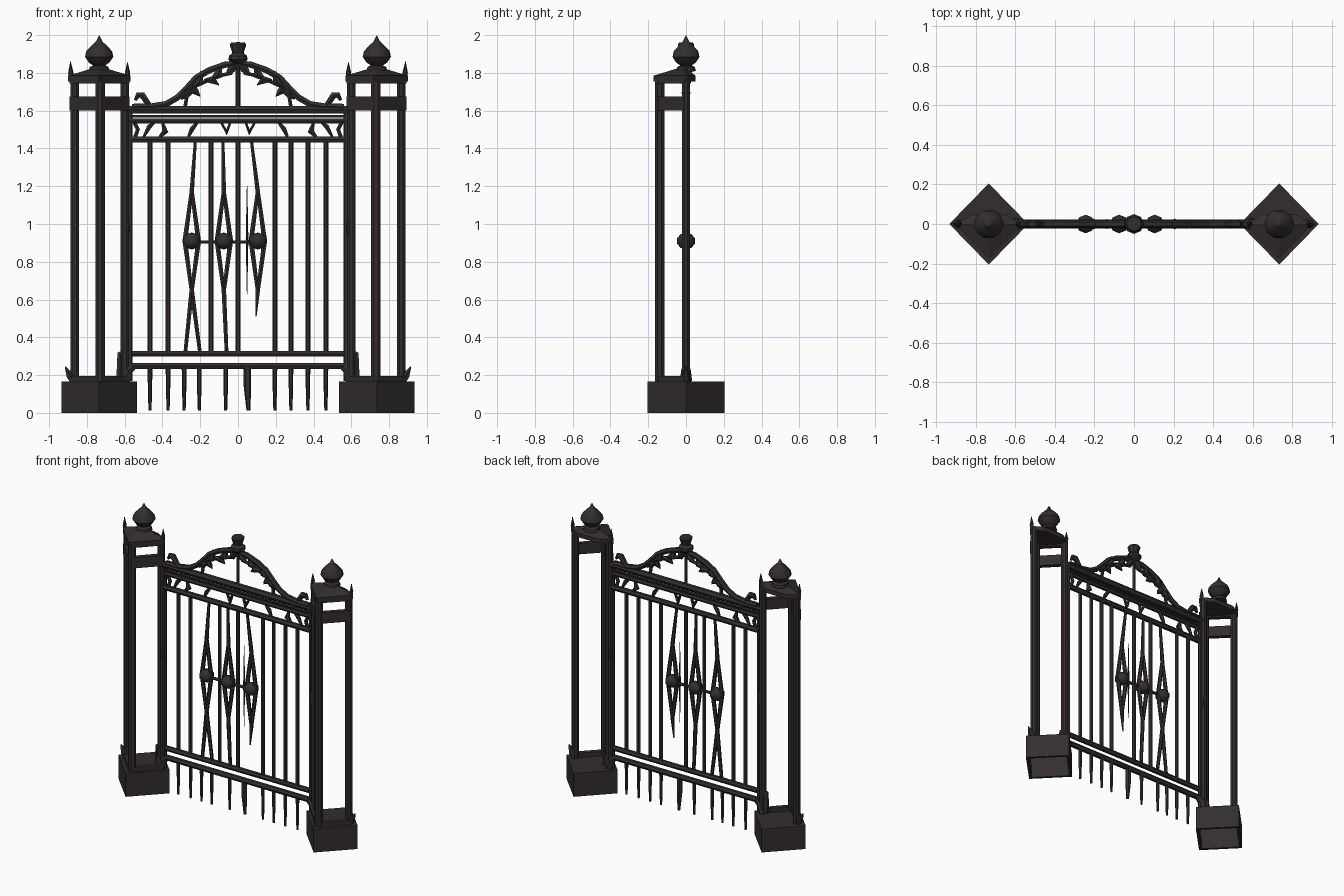
import bpy, bmesh, math
from mathutils import Matrix

if "Cube" in bpy.data.objects:
    bpy.data.objects.remove(bpy.data.objects["Cube"])

iron = bpy.data.materials.new("dark_iron")
iron.use_nodes = True
COLOR = (0.034, 0.027, 0.027, 1)
iron.diffuse_color = COLOR
bsdf = iron.node_tree.nodes["Principled BSDF"]
bsdf.inputs["Base Color"].default_value = COLOR
bsdf.inputs["Roughness"].default_value = 0.8


def add(name, mesh, smooth=False):
    obj = bpy.data.objects.new(name, mesh)
    bpy.context.collection.objects.link(obj)
    mesh.materials.clear()
    mesh.materials.append(iron)
    for p in mesh.polygons:
        p.use_smooth = smooth
    if smooth:
        mesh.set_sharp_from_angle(angle=math.radians(40))
    return obj


def from_bm(name, bm, smooth=False):
    bmesh.ops.recalc_face_normals(bm, faces=bm.faces)
    mesh = bpy.data.meshes.new(name)
    bm.to_mesh(mesh)
    bm.free()
    return add(name, mesh, smooth)


def tubes(name, paths, r, y=0.0):
    """Round bars along paths of (x, z) or (x, z, radius factor)."""
    cu = bpy.data.curves.new(name, "CURVE")
    cu.dimensions = "3D"
    cu.bevel_depth = r
    cu.bevel_resolution = 1
    cu.use_fill_caps = True
    for path in paths:
        sp = cu.splines.new("POLY")
        sp.points.add(len(path) - 1)
        for pt, q in zip(sp.points, path):
            pt.co = (q[0], y, q[1], 1)
            pt.radius = q[2] if len(q) > 2 else 1
    tmp = bpy.data.objects.new(name + "_curve", cu)
    bpy.context.collection.objects.link(tmp)
    dg = bpy.context.evaluated_depsgraph_get()
    mesh = bpy.data.meshes.new_from_object(tmp.evaluated_get(dg))
    bpy.data.objects.remove(tmp)
    return add(name, mesh, True)


def both(paths):
    return paths + [[(-q[0],) + tuple(q[1:]) for q in p] for p in paths]


def prism(name, outline, z0, z1, peak=None, open_bottom=False):
    """Upright prism, with an optional peaked top."""
    bm = bmesh.new()
    lo = [bm.verts.new((x, y, z0)) for x, y in outline]
    hi = [bm.verts.new((x, y, z1)) for x, y in outline]
    n = len(outline)
    for i in range(n):
        j = (i + 1) % n
        bm.faces.new((lo[i], lo[j], hi[j], hi[i]))
    if peak:
        top = bm.verts.new(peak)
        for i in range(n):
            bm.faces.new((hi[i], hi[(i + 1) % n], top))
    else:
        bm.faces.new(hi)
    if not open_bottom:
        bm.faces.new(lo[::-1])
    return from_bm(name, bm)


def beam(name, a, b, z0, z1, t):
    """Upright slab between two plan points."""
    dx, dy = b[0] - a[0], b[1] - a[1]
    k = t / math.hypot(dx, dy)
    nx, ny = -dy * k, dx * k
    prism(name, [(a[0] - nx, a[1] - ny), (b[0] - nx, b[1] - ny),
                 (b[0] + nx, b[1] + ny), (a[0] + nx, a[1] + ny)], z0, z1)


def lathe(name, profile, cx, sides=10):
    bm = bmesh.new()
    vs = [bm.verts.new((r, 0, z)) for r, z in profile]
    es = [bm.edges.new(e) for e in zip(vs, vs[1:])]
    bmesh.ops.spin(bm, geom=vs + es, axis=(0, 0, 1), cent=(0, 0, 0),
                   steps=sides, angle=2 * math.pi)
    bmesh.ops.remove_doubles(bm, verts=bm.verts, dist=0.0005)
    bmesh.ops.translate(bm, verts=bm.verts, vec=(cx, 0, 0))
    return from_bm(name, bm, True)


# Pillars: hollow diamond base, three legs, two front bands, cap and finial
ONION = [(0, 1.8), (0.055, 1.81), (0.05, 1.83), (0.032, 1.84), (0.055, 1.855), (0.075, 1.885),
         (0.068, 1.915), (0.04, 1.945), (0.018, 1.965), (0, 2.0)]
for side, s in (("right", -1), ("left", 1)):
    c = 0.735 * s
    base = prism(side + "_base", [(c - .2, 0), (c, -.205), (c + .2, 0), (c, .205)],
                 0, 0.165, open_bottom=True)
    wall = base.modifiers.new("wall", "SOLIDIFY")
    wall.thickness = 0.025
    outer, front, inner = (s * 0.865, 0), (s * 0.73, -0.14), (s * 0.6, 0)
    for leg, (x, y) in (("outer", outer), ("front", front), ("inner", inner)):
        r = 0.026 if leg == "front" else 0.023
        outline = [(x + r * math.cos(a * math.pi / 4 + math.pi / 8) * 1.05,
                    y + r * math.sin(a * math.pi / 4 + math.pi / 8) * 1.05) for a in range(8)]
        prism(f"{side}_{leg}_leg", outline, 0.16, 1.77)
    for tag, corner in (("outer", outer), ("inner", inner)):
        a = (corner[0] + (0.015 if corner[0] > c else -0.015), 0.0)
        b = (front[0], front[1] - 0.012)
        beam(f"{side}_{tag}_band", a, b, 1.6, 1.675, 0.016)
        beam(f"{side}_{tag}_top_band", a, b, 1.745, 1.785, 0.016)
        beam(f"{side}_{tag}_foot_band", a, b, 0.16, 0.195, 0.016)
    prism(side + "_cap", [(c - .165, 0), (c, -.172), (c + .165, 0), (c + .08, .05), (c - .08, .05)],
          1.755, 1.785, peak=(c, -0.01, 1.835))
    lathe(side + "_finial", ONION, c)
    tubes(side + "_corner_spikes", [
        [(s * .885, 1.76, .6), (s * .885, 1.8, 1.1), (s * .887, 1.86, .1)],
        [(s * .585, 1.76, .6), (s * .585, 1.8, 1.1), (s * .585, 1.855, .1)]], 0.013)
    tubes(side + "_base_leaf", [
        [(s * .87, .16, 1.2), (s * .89, .2, 1.6), (s * .915, .245, .2)]], 0.014)
    # Gate stile, hinge and foot bracket
    tubes(side + "_stile", [[(s * .572, .17), (s * .572, 1.62)]], 0.014)
    tubes(side + "_hinge", [[(s * .59, .93, .7), (s * .59, .96, 1.4), (s * .59, 1.0, 1.4),
                             (s * .59, 1.03, .7)]], 0.016)
    tubes(side + "_bracket", [
        [(s * .545, .25, .8), (s * .58, .225, 1.3), (s * .6, .17, 1.6)],
        [(s * .58, .33, .8), (s * .625, .31, .9), (s * .625, .18, 1.1)]], 0.02)

# Horizontal rails
for name, z, r, w in (("bottom_rail", .248, .019, .56), ("lower_rail", .313, .018, .56),
                      ("upper_rail", 1.447, .019, .57), ("middle_rail", 1.545, .015, .58),
                      ("top_rail", 1.605, .022, .59), ("thin_top_rail", 1.57, .008, .58)):
    tubes(name, [[(-w, z), (w, z)]], r)

# Upright bars and the spikes under the gate
bars = [-.466, -.37, -.143, 0, .195, .28, .37, .465]
tubes("upright_bars", [[(x, .31), (x, 1.45)] for x in bars], 0.0135)
spikes = [-.466, -.37, -.285, -.205, -.065, .195, .28, .37, .465]
tubes("bottom_spikes", [[(x, .25, 1.1), (x, .1, .9), (x, .012, .65)] for x in spikes], 0.012)
tubes("centre_spike", [[(.05, .25, 1), (.05, .14, 1), (.055, .012, .5)]], 0.02)


# Open diamond ornaments with a knob in the middle
def ornament(name, x, top_x, tails):
    rods = [[(top_x, 1.45, .7), (x, 1.17, 1.1)]]
    rods += [[(x, 1.18, .9), (x + d, .91, 1.2), (x, .64, .9)] for d in (-.036, .036)]
    rods += [[(x, .65, 1.1), t] for t in tails]
    tubes(name, rods, 0.0125)
    lathe(name + "_knob", [(0, .865), (.03, .875), (.047, .895), (.047, .925),
                           (.03, .945), (0, .955)], x, 8)


ornament("right_ornament", -.245, -.225, [(-.2, .31, .9), (-.28, .31, .9)])
ornament("middle_ornament", -.075, -.08, [(-.06, .31, .9)])
ornament("left_ornament", .105, .07, [(.095, .51, .3)])
tubes("ornament_link", [[(-.29, .905), (.14, .905)]], 0.01)
tubes("thin_needle", [[(.048, 1.2, .2), (.048, .92, 1), (.048, .63, .2)]], 0.007)

# Small scrolls between the upper rails
scrolls = [[(-.545, 1.46), (-.53, 1.5), (-.55, 1.54)],
           [(-.4, 1.54, .6), (-.385, 1.49, 1.6), (-.42, 1.455, .6)],
           [(-.265, 1.455, .6), (-.245, 1.5, 1.2), (-.215, 1.54, .8)],
           [(-.09, 1.54, .6), (-.06, 1.485, 1.6), (-.04, 1.54, .6)],
           [(-.5, 1.46, .6), (-.47, 1.515, 1.2), (-.44, 1.54, .6)]]
tubes("rail_scrolls", both(scrolls), 0.012)

# Crest: arch, end curls, vine and leaves
arch = [(-.56, 1.62), (-.46, 1.622), (-.38, 1.635), (-.32, 1.67), (-.27, 1.72), (-.22, 1.775),
        (-.15, 1.815), (-.07, 1.843), (0, 1.85)]
tubes("crest_arch", [arch + [(-x, z) for x, z in arch[-2::-1]]], 0.019)
tubes("crest_end_curls", both([[(-.46, 1.62, .8), (-.485, 1.65, 1.1), (-.505, 1.68, 1.3),
                                (-.53, 1.682, 1.1), (-.545, 1.655, .5)]]), 0.016)
tubes("crest_vine", both([[(-.28, 1.62), (-.27, 1.68), (-.24, 1.725), (-.17, 1.755),
                           (-.1, 1.785), (-.03, 1.8)]]), 0.011)
leaves = [[(-.3, 1.66, .2), (-.265, 1.695, 1.2), (-.225, 1.71, .2)],
          [(-.245, 1.72, .4), (-.205, 1.75, 1.3), (-.19, 1.81, .4)],
          [(-.18, 1.76, .4), (-.135, 1.765, 1.2), (-.1, 1.735, .1)],
          [(-.14, 1.765, .4), (-.105, 1.79, 1.3), (-.09, 1.84, .4)],
          [(-.235, 1.735, .4), (-.225, 1.7, 1), (-.2, 1.675, .1)],
          [(-.06, 1.79, .4), (-.035, 1.82, 1.2), (-.01, 1.85, .6)]]
tubes("crest_leaves", both(leaves), 0.021)
tubes("crest_post", [[(0, 1.6), (0, 1.86)]], 0.012)
lathe("crest_finial", [(0, 1.84), (.03, 1.85), (.05, 1.87), (.048, 1.89), (.03, 1.905),
                       (.036, 1.925), (.044, 1.95), (.036, 1.96), (0, 1.963)], 0, 8)
